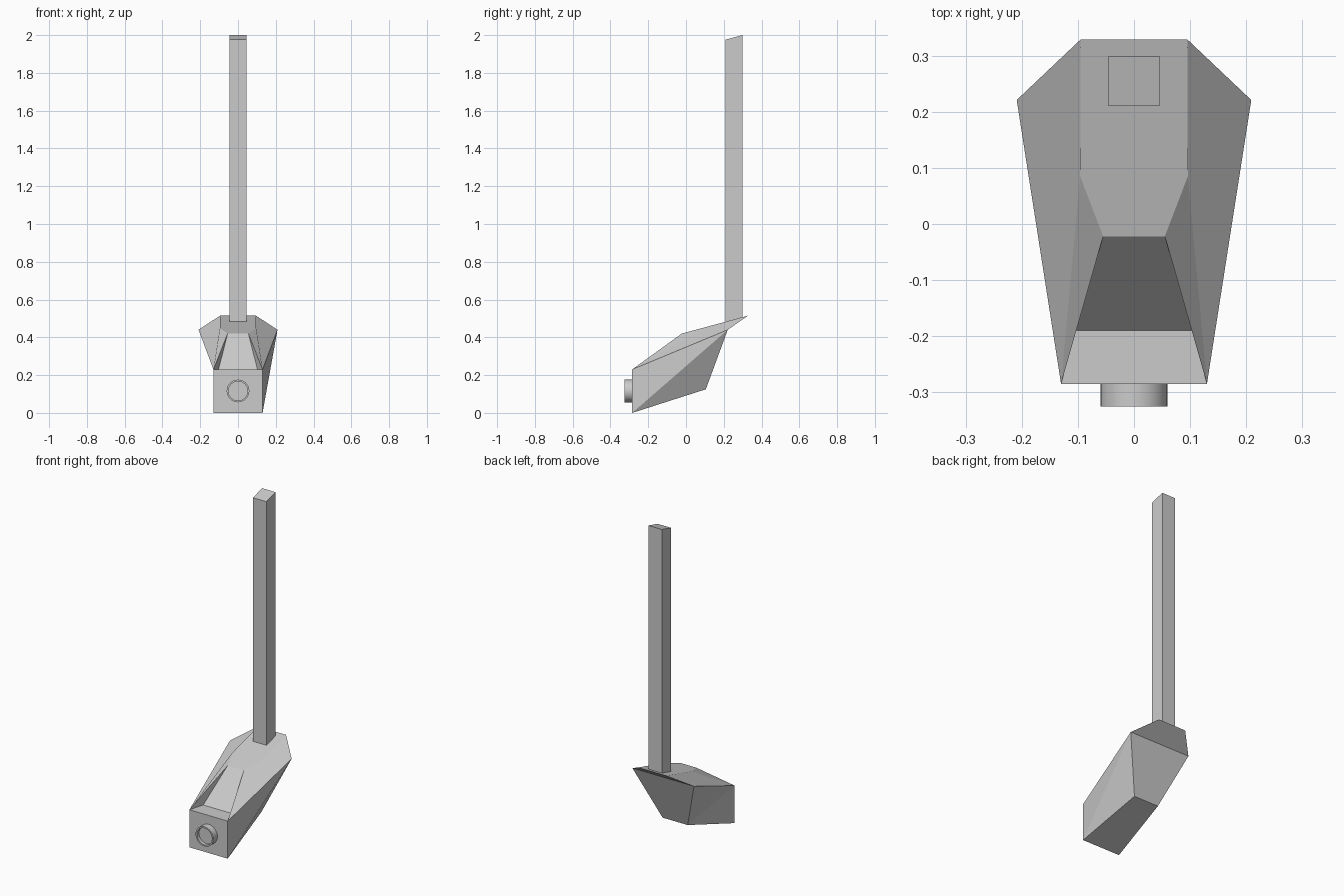
import bpy, bmesh, math
from mathutils import Matrix

if "Cube" in bpy.data.objects:
    bpy.data.objects.remove(bpy.data.objects["Cube"])


def make_object(name, bm):
    bmesh.ops.recalc_face_normals(bm, faces=bm.faces)
    me = bpy.data.meshes.new(name)
    bm.to_mesh(me)
    bm.free()
    ob = bpy.data.objects.new(name, me)
    bpy.context.collection.objects.link(ob)
    return ob


# Housing: named half-points, mirrored left/right
half = {
    "front_low": (0.13, -0.285, 0.0),
    "front_top": (0.13, -0.285, 0.23),
    "ledge": (0.103, -0.19, 0.23),
    "brow": (0.055, -0.022, 0.42),
    "ridge": (0.096, 0.085, 0.449),
    "tail": (0.095, 0.329, 0.515),
    "wing": (0.209, 0.221, 0.44),
    "back_low": (0.085, 0.105, 0.125),
}
bm = bmesh.new()
R = {k: bm.verts.new(p) for k, p in half.items()}
L = {k: bm.verts.new((-p[0], p[1], p[2])) for k, p in half.items()}


def span(*keys):
    """Face crossing the centre line: right points, then left in reverse."""
    bm.faces.new([R[k] for k in keys] + [L[k] for k in reversed(keys)])


# Front, ledge, recessed ramp, roof, overhang underside, back, bottom
span("front_low", "front_top")
span("front_top", "ledge")
span("ledge", "brow")
span("brow", "ridge", "tail")
span("tail", "wing")
span("wing", "back_low")
span("back_low", "front_low")

# Recess walls, brow cheeks and roof slopes on each side
for S in (R, L):
    for keys in (("front_top", "ledge", "brow"),
                 ("front_top", "brow", "ridge"),
                 ("front_top", "ridge", "tail", "wing")):
        bm.faces.new([S[k] for k in keys])

# Twisted side panels, folded along opposite diagonals
for keys in (("front_low", "front_top", "wing"), ("front_low", "wing", "back_low")):
    bm.faces.new([R[k] for k in keys])
for keys in (("front_low", "front_top", "back_low"), ("front_top", "wing", "back_low")):
    bm.faces.new([L[k] for k in keys])
make_object("housing", bm)

# Pole: square post with ends parallel to the sloping roof
bm = bmesh.new()
bmesh.ops.create_cube(bm, size=1)
for v in bm.verts:
    top = v.co.z > 0
    back = v.co.y > 0
    v.co.x *= 0.091
    v.co.y = 0.299 if back else 0.21
    v.co.z = (2.0 if top else 0.505) - (0 if back else 0.024)
make_object("pole", bm)

# Lens: short barrel with a shallow recessed face
bm = bmesh.new()
N = 32
profile = [(0.06, -0.28), (0.06, -0.325), (0.051, -0.325), (0.051, -0.305)]
rings = []
for r, y in profile:
    rings.append([bm.verts.new((r * math.cos(2 * math.pi * i / N), y,
                                0.116 + r * math.sin(2 * math.pi * i / N)))
                  for i in range(N)])
for a, b in zip(rings, rings[1:]):
    for i in range(N):
        j = (i + 1) % N
        bm.faces.new((a[i], a[j], b[j], b[i]))
bm.faces.new(rings[-1])
bm.faces.new(rings[0])
lens = make_object("lens", bm)
bpy.context.view_layer.objects.active = lens
lens.select_set(True)
bpy.ops.object.shade_smooth_by_angle(angle=math.radians(30))
